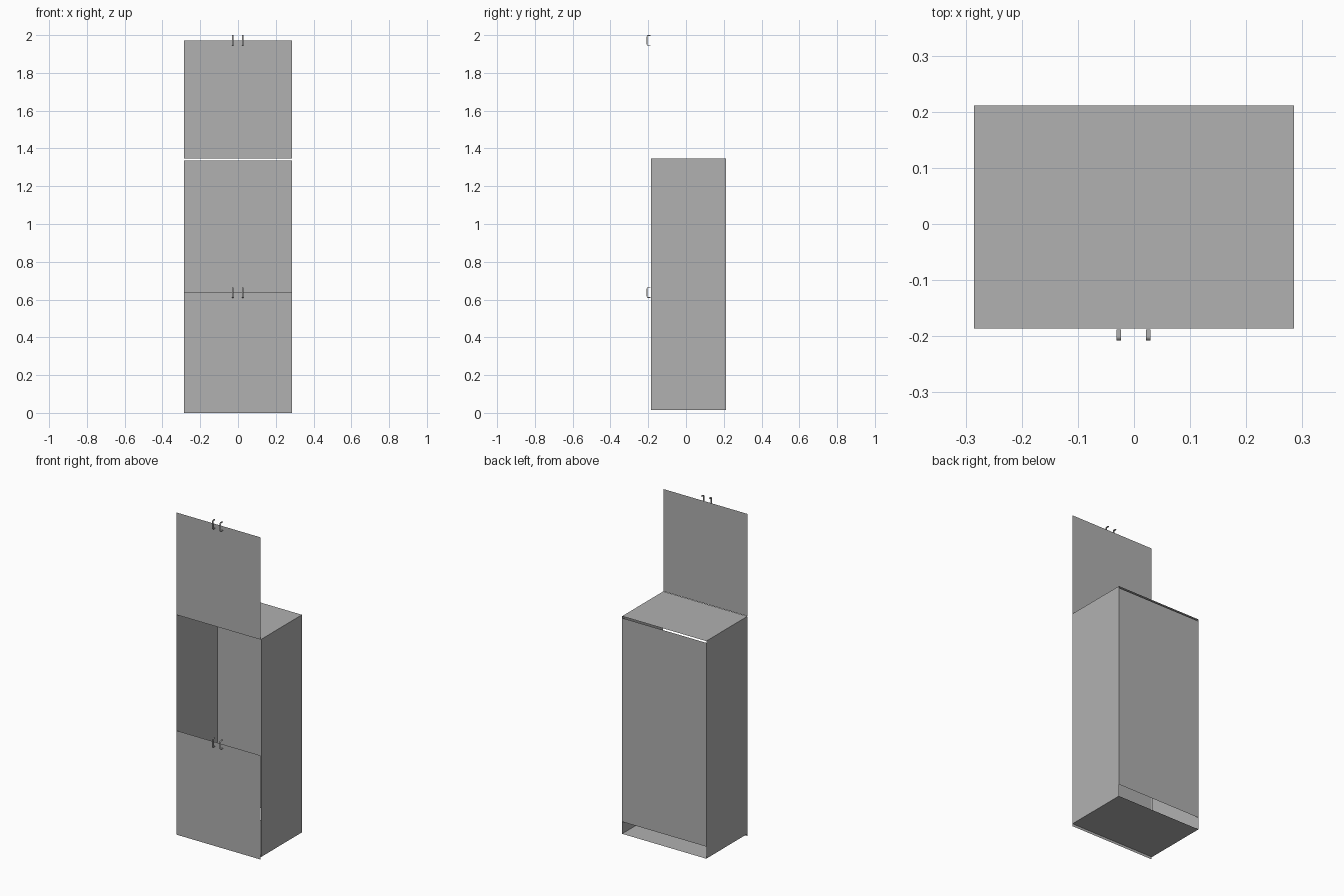
import bpy, bmesh, math
from mathutils import Vector

if "Cube" in bpy.data.objects:
    bpy.data.objects.remove(bpy.data.objects["Cube"])

grey = bpy.data.materials.new("cabinet_grey")
grey.diffuse_color = (0.44, 0.44, 0.44, 1)
grey.use_nodes = True
grey.node_tree.nodes["Principled BSDF"].inputs["Base Color"].default_value = grey.diffuse_color

HALF_W = 0.285
FRONT, BACK = -0.186, 0.211
DOOR_Y = -0.188
BOTTOM, TOP = 0.014, 1.346


def finish(name, bm):
    mesh = bpy.data.meshes.new(name)
    bm.to_mesh(mesh)
    bm.free()
    mesh.materials.append(grey)
    obj = bpy.data.objects.new(name, mesh)
    bpy.context.collection.objects.link(obj)
    return obj


def sheet(name, corner, u, v):
    """Thin single-sheet panel spanned by two edge vectors."""
    c, u, v = Vector(corner), Vector(u), Vector(v)
    bm = bmesh.new()
    bm.faces.new([bm.verts.new(p) for p in (c, c + u, c + u + v, c + v)])
    return finish(name, bm)


def handle(name, x, z):
    """C-shaped pull: square bar swept along a rounded bracket path."""
    reach, half, r, t, w = 0.020, 0.028, 0.007, 0.004, 0.004

    def path(inset):
        h, d, rad = half - inset, reach - inset, r - inset
        pts = [(0, -h)]
        for cz, a0 in ((-(h - rad), 270), (h - rad, 180)):
            for i in range(4):
                a = math.radians(a0 - 30 * i)
                pts.append((-(d - rad) + rad * math.cos(a), cz + rad * math.sin(a)))
        return pts + [(0, h)]

    outline = path(0) + path(t)[::-1]
    bm = bmesh.new()
    face = bm.faces.new([bm.verts.new((x - w, DOOR_Y + y, z + dz)) for y, dz in outline])
    ext = bmesh.ops.extrude_face_region(bm, geom=[face])
    verts = [g for g in ext["geom"] if isinstance(g, bmesh.types.BMVert)]
    bmesh.ops.translate(bm, verts=verts, vec=(2 * w, 0, 0))
    bmesh.ops.recalc_face_normals(bm, faces=bm.faces)
    return finish(name, bm)


W = (2 * HALF_W, 0, 0)
D = (0, BACK - FRONT, 0)

# Cabinet shell
for side, s in (("left", -1), ("right", 1)):
    args = ((0, 0, TOP - BOTTOM), D) if s < 0 else (D, (0, 0, TOP - BOTTOM))
    sheet(side + "_side_panel", (s * HALF_W, FRONT, BOTTOM), *args)
sheet("top_panel", (-HALF_W, FRONT, TOP), W, D)
sheet("bottom_panel", (-HALF_W, FRONT, BOTTOM), D, W)

# Back panel, leaving gaps above and below
sheet("back_panel", (-HALF_W, BACK, 0.088), (0, 0, 1.335 - 0.088), W)

# Lower door and raised upper door, each with a pair of handles
for name, z0, z1 in (("lower", 0.0, 0.637), ("upper", TOP, 1.972)):
    sheet(name + "_door", (-HALF_W, DOOR_Y, z0), W, (0, 0, z1 - z0))
    for side, x in (("left", -0.027), ("right", 0.025)):
        handle(f"{name}_{side}_handle", x, z1)
